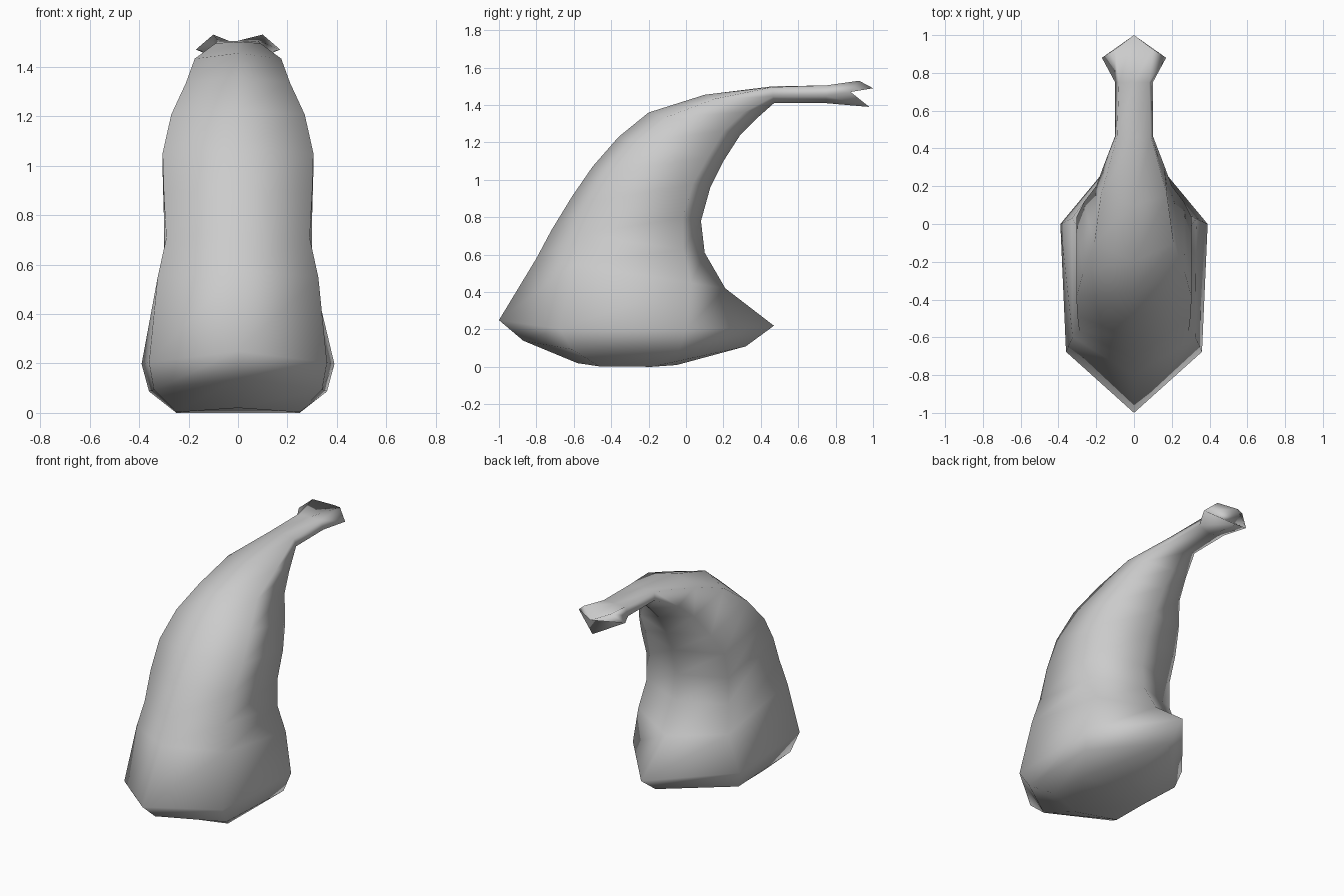
import bpy, bmesh

if "Cube" in bpy.data.objects:
    bpy.data.objects.remove(bpy.data.objects["Cube"])

# Loft stations: front (y, z), back (y, z), half widths (front pair, back pair),
# position of the front and back side points between front and back
STATIONS = [
    ((-.58, .02), (-.05, .01), .25, .25, .22, .75),
    ((-.87, .14), (.32, .11), .34, .36, .22, .70),
    ((-1.0, .25), (.47, .22), .36, .39, .22, .68),
    ((-.80, .58), (.21, .42), .325, .33, .20, .82),
    ((-.72, .73), (.10, .61), .29, .30, .19, .86),
    ((-.61, .91), (.08, .78), .30, .30, .18, .86),
    ((-.50, 1.07), (.13, .96), .305, .305, .18, .85),
    ((-.36, 1.23), (.20, 1.10), .27, .265, .18, .85),
    ((-.20, 1.36), (.29, 1.24), .21, .20, .20, .82),
    ((.10, 1.455), (.38, 1.33), .175, .16, .18, .75),
    ((.46, 1.50), (.47, 1.41), .09, .10, .05, .60),
    ((.75, 1.505), (.75, 1.41), .08, .10, .0, .60),
]


def ring(f, s1, s2, b):
    """Six-point ring, mirrored across x = 0."""
    m = lambda p: (-p[0], p[1], p[2])
    return [(0, *f), s1, s2, (0, *b), m(s2), m(s1)]


def side(f, b, w, t):
    return (w, f[0] + (b[0] - f[0]) * t, f[1] + (b[1] - f[1]) * t)


rings = []
for i, (f, b, w1, w2, t1, t2) in enumerate(STATIONS):
    s1, s2 = side(f, b, w1, t1), side(f, b, w2, t2)
    drop = (.015, .04, .04)[i] if i < 3 else 0
    rings.append(ring(f, (*s1[:2], s1[2] - drop), (*s2[:2], max(0, s2[2] - drop * .8)), b))
# flared tip
rings.append(ring((1.0, 1.49), (.10, .925, 1.53), (.17, .88, 1.47), (.98, 1.39)))

# Curved body with drawn-out spout
bm = bmesh.new()
loops = [[bm.verts.new(p) for p in r] for r in rings]
for a, b in zip(loops, loops[1:]):
    for i in range(6):
        j = (i + 1) % 6
        bm.faces.new((a[i], a[j], b[j], b[i]))
bm.faces.new(loops[0][::-1])
bm.faces.new(loops[-1])
bmesh.ops.recalc_face_normals(bm, faces=bm.faces)
mesh = bpy.data.meshes.new("curved_body")
bm.to_mesh(mesh)
bm.free()
mesh.shade_smooth()
obj = bpy.data.objects.new("curved_body", mesh)
bpy.context.collection.objects.link(obj)
